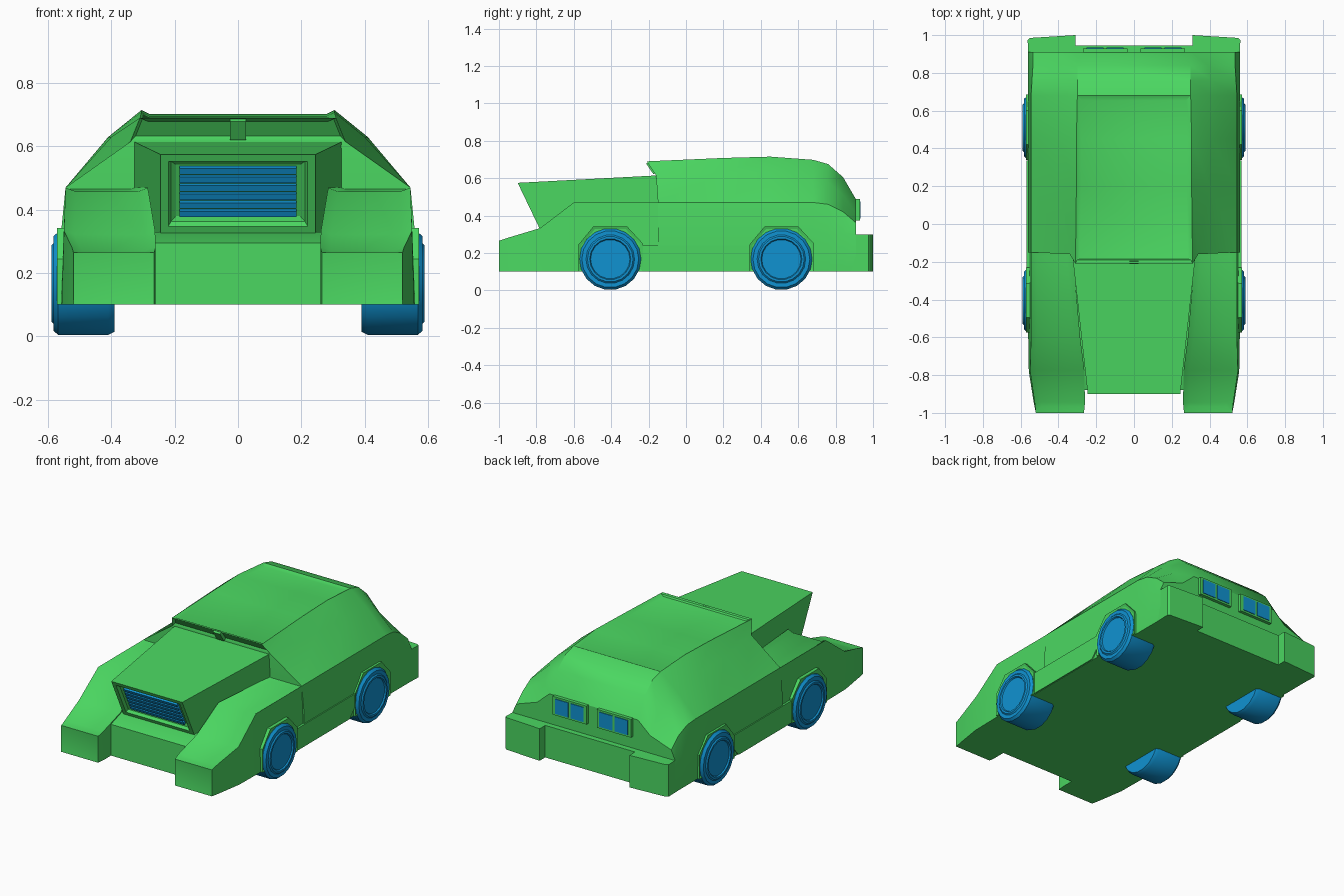
import bpy, bmesh, math
from mathutils import Matrix, Vector

cube = bpy.data.objects.get("Cube")
if cube:
    bpy.data.objects.remove(cube, do_unlink=True)


def material(name, color):
    m = bpy.data.materials.new(name)
    m.use_nodes = True
    m.diffuse_color = color
    m.node_tree.nodes["Principled BSDF"].inputs["Base Color"].default_value = color
    return m


GREEN = material("body_green", (0.07, 0.68, 0.12, 1))
BLUE = material("wheel_blue", (0.005, 0.29, 0.64, 1))


def finish(name, bm, mat=GREEN, mirror=False, angle=30):
    mesh = bpy.data.meshes.new(name)
    bm.to_mesh(mesh)
    bm.free()
    mesh.materials.append(mat)
    obj = bpy.data.objects.new(name, mesh)
    bpy.context.collection.objects.link(obj)
    if mirror:
        obj.modifiers.new("Mirror", 'MIRROR').use_clip = False
    bpy.ops.object.select_all(action='DESELECT')
    obj.select_set(True)
    bpy.context.view_layer.objects.active = obj
    bpy.ops.object.shade_smooth_by_angle(angle=math.radians(angle))
    return obj


def loft(rings):
    """Skin rings of equal length; close the ends with strips of quads."""
    bm = bmesh.new()
    rows = [[bm.verts.new(p) for p in ring] for ring in rings]
    n = len(rows[0])
    walls = [[bm.faces.new((a[i], a[(i + 1) % n], b[(i + 1) % n], b[i])) for i in range(n)]
             for a, b in zip(rows, rows[1:])]
    caps = [[bm.faces.new((r[i], r[i + 1], r[n - 2 - i], r[n - 1 - i])) for i in range(n // 2 - 1)]
            for r in (rows[0], rows[-1])]
    bmesh.ops.recalc_face_normals(bm, faces=bm.faces)
    return bm, walls, caps


def symmetric(half):
    return half + [(-x, y, z) for x, y, z in reversed(half)]


def inset(bm, faces, thickness, depth):
    bmesh.ops.inset_region(bm, faces=faces, thickness=thickness, depth=depth, use_even_offset=True)


def prism(points, offset):
    """Extrude a flat outline along an offset."""
    bm = bmesh.new()
    face = bm.faces.new([bm.verts.new(p) for p in points])
    new = bmesh.ops.extrude_face_region(bm, geom=[face])["geom"]
    bmesh.ops.translate(bm, vec=Vector(offset), verts=[v for v in new if isinstance(v, bmesh.types.BMVert)])
    bmesh.ops.recalc_face_normals(bm, faces=bm.faces)
    return bm


def box(name, center, size, mat=GREEN, tilt=0, mirror=False):
    bm = bmesh.new()
    m = Matrix.Translation(center) @ Matrix.Rotation(tilt, 4, 'X') @ Matrix.Diagonal((*size, 1))
    bmesh.ops.create_cube(bm, size=1, matrix=m)
    return finish(name, bm, mat, mirror)


# Cabin shell: each row is y, belt (x, z), shoulder (x, z), roof (x, z)
cabin = [
    (0.20, (0.545, 0.47), (0.40, 0.63), (0.305, 0.708)),
    (0.45, (0.545, 0.47), (0.41, 0.63), (0.305, 0.715)),
    (0.68, (0.545, 0.47), (0.41, 0.61), (0.30, 0.698)),
    (0.76, (0.54, 0.46), (0.41, 0.58), (0.30, 0.675)),
    (0.84, (0.535, 0.42), (0.39, 0.51), (0.30, 0.605)),
    (0.91, (0.535, 0.36), (0.39, 0.41), (0.305, 0.485)),
]
rings = [symmetric([(0.56, -0.15, 0.1), (0.562, -0.15, 0.3), (0.545, -0.15, 0.47),
                    (0.34, -0.16, 0.615), (0.31, -0.21, 0.69)])]
for y, *upper in cabin:
    rings.append(symmetric([(0.56, y, 0.1), (0.562, y, 0.3)] + [(x, y, z) for x, z in upper]))
bm, walls, caps = loft(rings)
inset(bm, [w[4] for w in walls[:3]], 0.025, -0.012)
inset(bm, [caps[0][3]], 0.012, -0.015)
finish("cabin_shell", bm)
box("windshield_bar", (0, -0.185, 0.655), (0.05, 0.02, 0.07), tilt=math.radians(34))

# Lower nose between the fenders
bm, walls, caps = loft([symmetric([(w, y, 0.1), (w, y, z)])
                        for w, y, z in ((0.27, -0.88, 0.295), (0.27, -0.77, 0.33), (0.33, -0.14, 0.33))])
finish("nose", bm)

# Hood with a forward-leaning grille opening
bm, walls, caps = loft([symmetric([(0.245, -0.78, 0.325), (0.245, -0.9, 0.575)]),
                        symmetric([(0.33, -0.13, 0.325), (0.33, -0.13, 0.616)])])
inset(bm, caps[0], 0.025, 0)
inset(bm, caps[0], 0.008, -0.018)
inset(bm, caps[0], 0.015, -0.008)
finish("hood", bm, angle=20)
for i in range(6):
    z = 0.39 + i * 0.027
    box("grille_slat", (0, -0.9 + (0.575 - z) * 0.48 + 0.02, z), (0.37, 0.018, 0.02), BLUE, math.radians(26))

# Front fenders: y, inner x, lower outer x, upper outer x, top z
fender = [(-1.0, 0.265, 0.52, 0.52, 0.265), (-0.95, 0.26, 0.53, 0.525, 0.282),
          (-0.78, 0.262, 0.557, 0.55, 0.333), (-0.6, 0.285, 0.56, 0.545, 0.47),
          (-0.14, 0.325, 0.56, 0.545, 0.47)]
bm, walls, caps = loft([[(lo, y, 0.1), (hi, y, z), (inner, y, z), (inner, y, 0.1)]
                        for y, inner, lo, hi, z in fender])
inset(bm, [w[1] for w in walls], 0.032, -0.012)
inset(bm, caps[0], 0.025, -0.005)
finish("front_fender", bm, mirror=True, angle=42)

# Wheels, with angular arches behind them
tire = [(0.39, 0.155), (0.41, 0.165), (0.568, 0.165), (0.583, 0.152), (0.583, 0.13),
        (0.59, 0.122), (0.59, 0.11), (0.582, 0.105)]
arch = [(-0.17, 0.1), (-0.17, 0.245), (-0.09, 0.342), (0.09, 0.342), (0.175, 0.25), (0.175, 0.1)]
for label, cy in (("front", -0.405), ("rear", 0.51)):
    bm = bmesh.new()
    steps = 18
    rows = [[bm.verts.new((x, cy + r * math.cos(math.tau * k / steps), 0.167 + r * math.sin(math.tau * k / steps)))
             for k in range(steps)] for x, r in tire]
    for a, b in zip(rows, rows[1:]):
        for k in range(steps):
            j = (k + 1) % steps
            bm.faces.new((a[k], a[j], b[j], b[k]))
    bm.faces.new(rows[0])
    bm.faces.new(rows[-1])
    bmesh.ops.recalc_face_normals(bm, faces=bm.faces)
    finish(label + "_wheel", bm, BLUE, mirror=True)

    bm = prism([(0.53, cy + y, z) for y, z in arch], (0.042, 0, 0))
    outer = [f for f in bm.faces if f.normal.x > 0.9]
    inset(bm, outer, 0.015, -0.006)
    finish(label + "_wheel_arch", bm, mirror=True, angle=20)

# Side skirts
skirt = [(-0.23, 0.102), (0.29, 0.102), (0.335, 0.15), (0.335, 0.24), (-0.23, 0.24)]
finish("side_skirt", prism([(0.54, y, z) for y, z in skirt], (0.028, 0, 0)), mirror=True, angle=20)

# Rear bumpers and the panel between them
bumper = [(0.31, 0.88), (0.56, 0.88), (0.563, 0.975), (0.55, 0.985), (0.31, 1.0)]
finish("rear_bumper", prism([(x, y, 0.1) for x, y in bumper], (0, 0, 0.2)), mirror=True, angle=15)
box("rear_panel", (0, 0.915, 0.2), (0.63, 0.06, 0.2))

# Paired rear windows in frames
box("rear_window_frame", (0.153, 0.915, 0.43), (0.235, 0.03, 0.115), mirror=True)
for x in (0.1, 0.206):
    box("rear_window_pane", (x, 0.93, 0.43), (0.09, 0.008, 0.092), BLUE, mirror=True)
